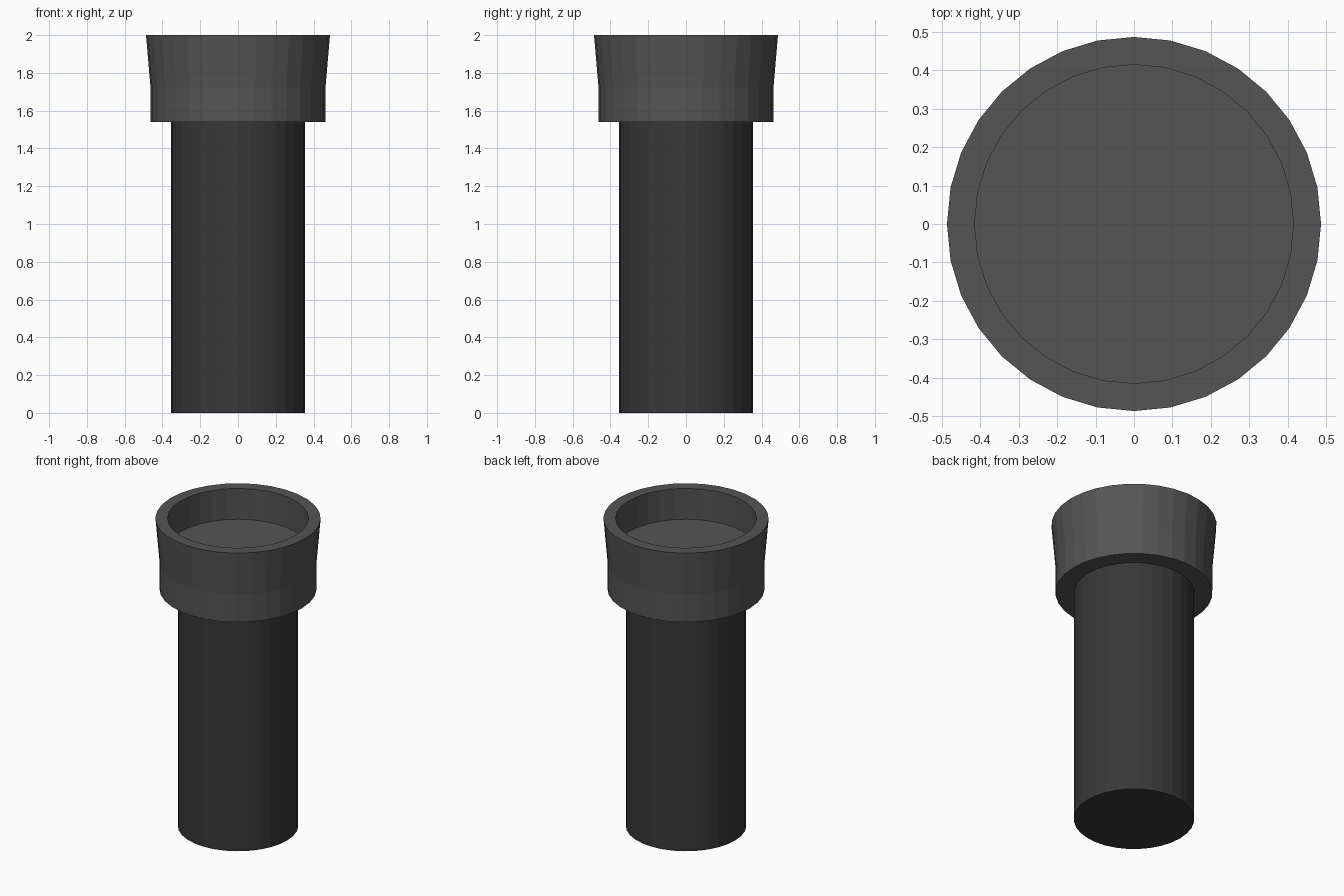
import bpy, bmesh, math

if "Cube" in bpy.data.objects:
    bpy.data.objects.remove(bpy.data.objects["Cube"])

SIDES = 32


def material(name, value):
    mat = bpy.data.materials.new(name)
    mat.diffuse_color = (value, value, value, 1)
    mat.use_nodes = True
    mat.node_tree.nodes["Principled BSDF"].inputs["Base Color"].default_value = mat.diffuse_color
    return mat


def lathe(name, profile, mat):
    """Revolve (radius, z) points round z and cap both ends."""
    bm = bmesh.new()
    rings = []
    for r, z in profile:
        rings.append([bm.verts.new((r * math.cos(2 * math.pi * i / SIDES),
                                    r * math.sin(2 * math.pi * i / SIDES), z))
                      for i in range(SIDES)])
    for low, high in zip(rings, rings[1:]):
        for i in range(SIDES):
            j = (i + 1) % SIDES
            bm.faces.new((low[i], low[j], high[j], high[i]))
    bm.faces.new(rings[0][::-1])
    bm.faces.new(rings[-1])
    bmesh.ops.recalc_face_normals(bm, faces=bm.faces)
    mesh = bpy.data.meshes.new(name)
    bm.to_mesh(mesh)
    bm.free()
    mesh.materials.append(mat)
    obj = bpy.data.objects.new(name, mesh)
    bpy.context.collection.objects.link(obj)
    return obj


# Plain cylindrical handle
lathe("handle", [(0.355, 0), (0.355, 1.54)], material("dark_grey", 0.04))

# Flared head with a recessed face inside the rim
lathe("head", [(0.463, 1.54), (0.463, 1.72), (0.487, 2.0),
               (0.415, 2.0), (0.415, 1.80)], material("mid_grey", 0.09))
